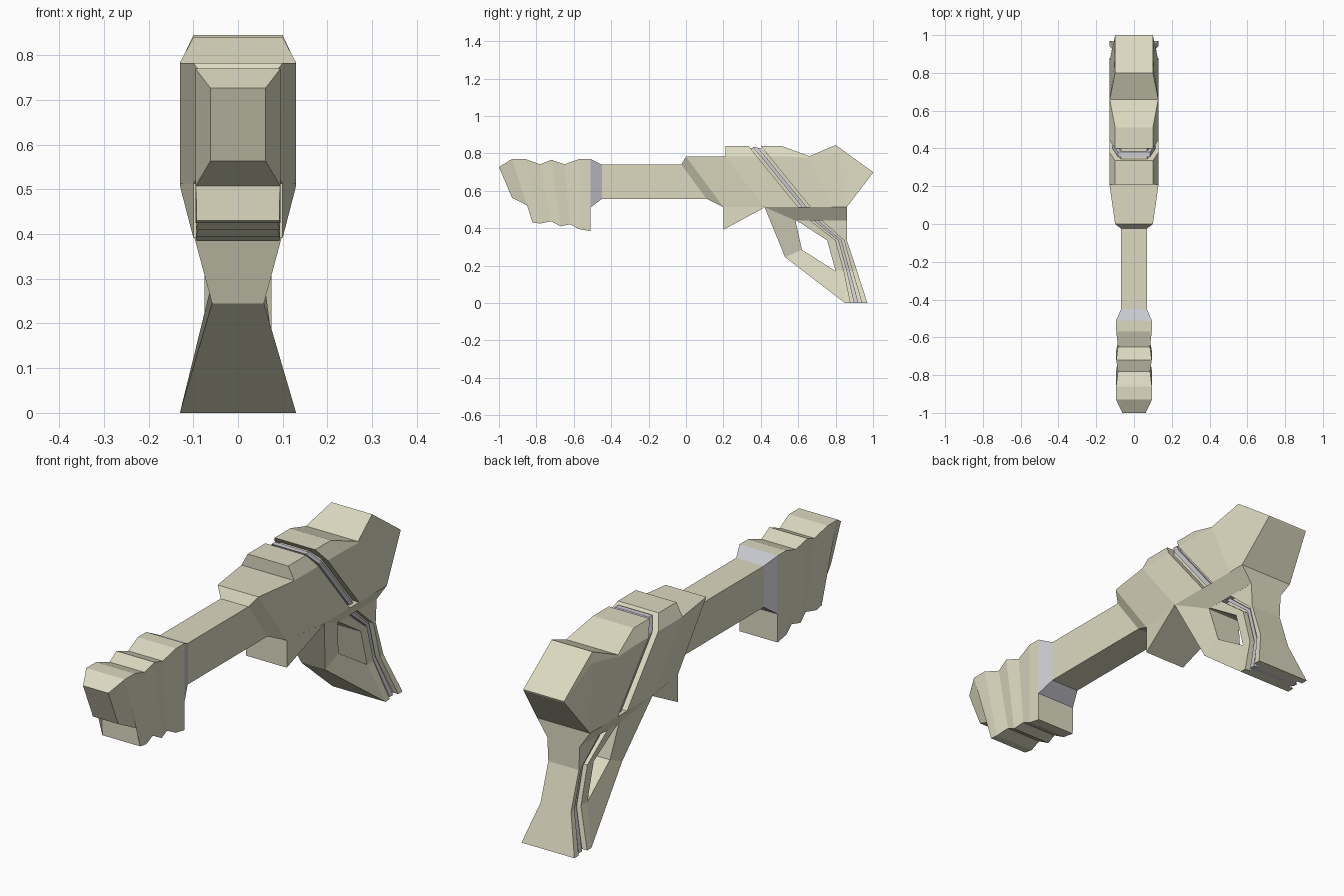
import bpy, bmesh

if "Cube" in bpy.data.objects:
    bpy.data.objects.remove(bpy.data.objects["Cube"])


def material(name, rgb):
    m = bpy.data.materials.new(name)
    m.diffuse_color = (*rgb, 1)
    m.use_nodes = True
    m.node_tree.nodes["Principled BSDF"].inputs["Base Color"].default_value = m.diffuse_color
    return m


CREAM = material("cream", (0.72, 0.70, 0.53))
GREY = material("grey", (0.58, 0.58, 0.63))


def loft(name, stations, mat=CREAM, caps=(True, True)):
    """Mirror-symmetric loft; each station lists (y, z, half_width) levels from bottom to top."""
    bm = bmesh.new()
    rings = []
    for st in stations:
        right = [bm.verts.new((w, y, z)) for y, z, w in st]
        left = [bm.verts.new((-w, y, z)) for y, z, w in st]
        rings.append(right + left[::-1])
    n = len(rings[0])
    for a, b in zip(rings, rings[1:]):
        for i in range(n):
            j = (i + 1) % n
            bm.faces.new((a[i], a[j], b[j], b[i]))
    for ring, wanted in zip((rings[0], rings[-1]), caps):
        if wanted:
            for i in range(n // 2 - 1):
                bm.faces.new((ring[i], ring[i + 1], ring[n - 2 - i], ring[n - 1 - i]))
    bmesh.ops.recalc_face_normals(bm, faces=bm.faces)
    me = bpy.data.meshes.new(name)
    bm.to_mesh(me)
    bm.free()
    me.materials.append(mat)
    ob = bpy.data.objects.new(name, me)
    bpy.context.collection.objects.link(ob)
    return ob


# Ribbed muzzle
loft("muzzle", [
    [(-.93, .563, .062), (-1.0, .727, .062)],
    [(-.82, .507, .095), (-.93, .77, .095)],
    [(-.82, .43, .093), (-.925, .77, .095)],
    [(-.78, .425, .095), (-.86, .77, .095)],
    [(-.72, .437, .085), (-.78, .742, .085)],
    [(-.67, .41, .094), (-.72, .766, .094)],
    [(-.62, .421, .085), (-.65, .742, .085)],
    [(-.57, .395, .094), (-.57, .77, .094)],
    [(-.51, .384, .093), (-.51, .77, .094)]])

# Grey collar between muzzle and barrel
loft("muzzle_collar", [
    [(-.51, .51, .094), (-.51, .77, .094)],
    [(-.45, .557, .068), (-.45, .74, .068)]], GREY, (False, False))

# Barrel flaring into the front of the receiver
loft("barrel_and_receiver_front", [
    [(-.45, .557, .068), (-.45, .74, .068)],
    [(.11, .557, .068), (-.025, .74, .068)],
    [(.20, .513, .10), (0, .783, .10)],
    [(.42, .513, .13), (.21, .783, .13)]], CREAM, (False, False))

# Wedge under the receiver
loft("lower_fin", [
    [(.20, .392, .10), (.20, .513, .10)],
    [(.415, .508, .13), (.415, .513, .13)]])


# Diagonal cross-section of the receiver at the groove
def slant(offset, inset=0.0):
    return [(.60 + offset, .513, .13 - inset),
            (.38 + offset, .783, .13 - inset),
            (.335 + offset, .84 - inset * .4, .10 - inset)]


loft("receiver_middle", [
    [(.42, .513, .13), (.21, .783, .13), (.21, .84, .10)],
    slant(0)])
loft("receiver_rear", [
    slant(.065),
    [(.72, .513, .13), (.54, .783, .13), (.51, .84, .10)],
    [(.78, .513, .13), (.66, .778, .13), (.66, .785, .128)],
    [(.86, .513, .13), (.815, .80, .106), (.80, .845, .10)],
    [(.998, .694, .10), (.999, .697, .10), (1.0, .70, .10)]])
loft("receiver_groove", [slant(0, .03), slant(.065, .03)], CREAM, (False, False))
loft("receiver_groove_strip", [slant(.02, .016), slant(.045, .016)], GREY)

# Tapered band joining receiver and grip
loft("grip_band", [
    [(.585, .44, .08), (.42, .513, .13)],
    [(.86, .44, .08), (.86, .513, .13)]])

# Grip columns: (z, half width, front, groove front, groove rear, rear)
GRIP = [(.445, .08, .585, .66, .72, .86),
        (.335, .075, .755, .80, .845, .86),
        (.17, .075, .80, .845, .89, .915),
        (0, .13, .85, .88, .94, .97)]


def grip_part(name, a, b, inset=0.0, shrink=0.0, mat=CREAM):
    rows = []
    for r in GRIP:
        z, w, y0, y1 = r[0], r[1] - inset, r[a], r[b]
        d = (y1 - y0) * shrink
        rows.append([(y0 + d, z, w), (y1 - d, z, w)])
    loft(name, rows, mat)


grip_part("grip_front", 2, 3)
grip_part("grip_rear", 4, 5)
grip_part("grip_groove", 3, 4, .025)
grip_part("grip_groove_strip", 3, 4, .012, .3, GREY)

# Waisted hand guard in front of the grip
loft("hand_guard", [
    [(.42, .513, .13), (.585, .44, .08)],
    [(.53, .245, .058), (.62, .285, .06)],
    [(.85, 0, .13), (.80, .17, .075)]], CREAM, (False, False))
